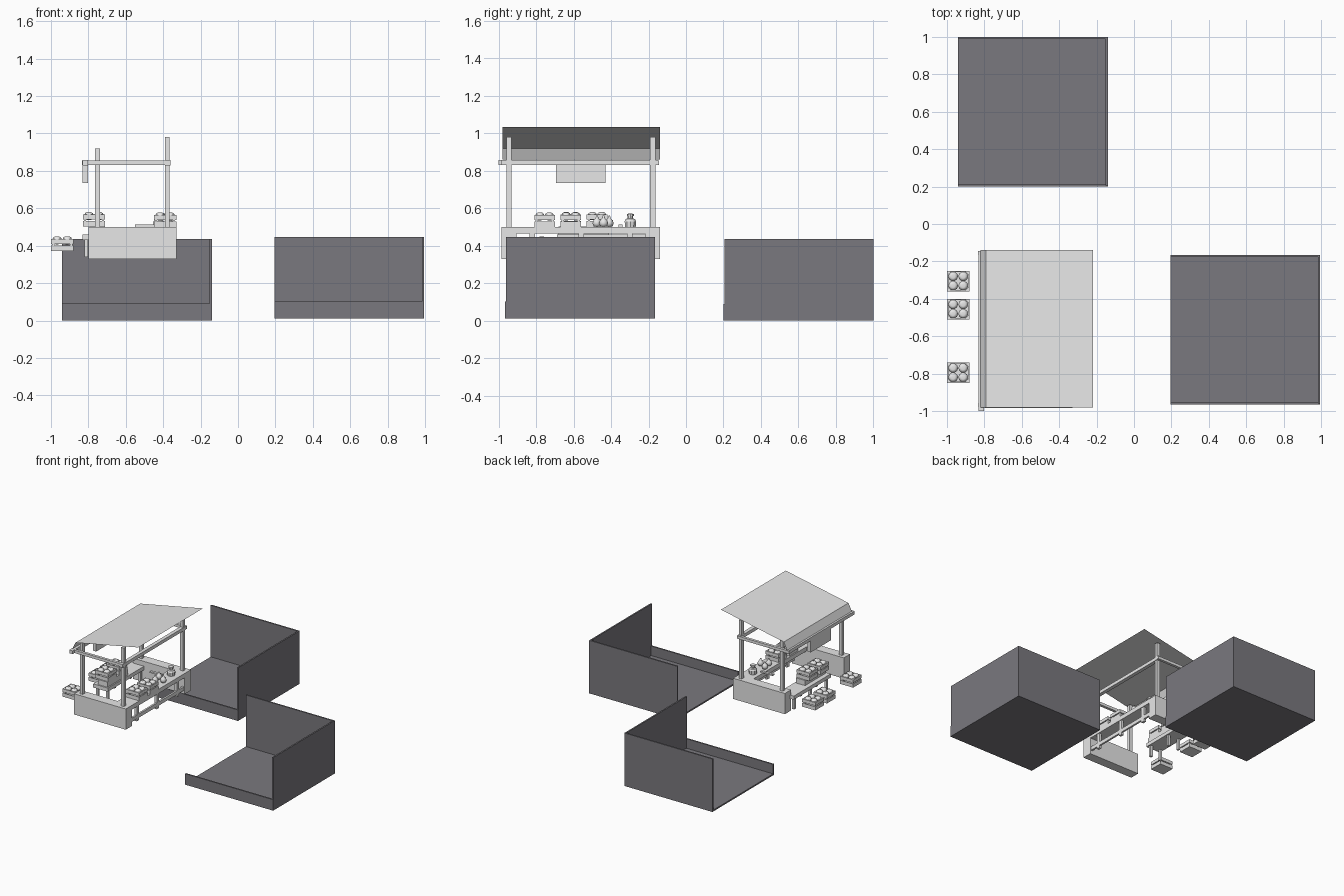
import bpy, bmesh, math
from mathutils import Matrix, Vector

cube = bpy.data.objects.get("Cube")
if cube:
    bpy.data.objects.remove(cube, do_unlink=True)


def material(name, rgb):
    m = bpy.data.materials.new(name)
    m.use_nodes = True
    m.diffuse_color = (*rgb, 1)
    m.node_tree.nodes["Principled BSDF"].inputs["Base Color"].default_value = (*rgb, 1)
    return m


GREY = material("light grey", (0.8, 0.8, 0.8))
DARK = material("dark slate", (0.195, 0.19, 0.21))


def finish(name, bm, mat, smooth=False):
    bmesh.ops.recalc_face_normals(bm, faces=bm.faces[:])
    mesh = bpy.data.meshes.new(name)
    bm.to_mesh(mesh)
    bm.free()
    mesh.materials.append(mat)
    ob = bpy.data.objects.new(name, mesh)
    bpy.context.collection.objects.link(ob)
    if smooth:
        mesh.shade_smooth()
    return ob


def add_box(bm, x0, x1, y0, y1, z0, z1):
    centre = Vector((x0 + x1, y0 + y1, z0 + z1)) / 2
    size = Matrix.Diagonal((x1 - x0, y1 - y0, z1 - z0, 1))
    bmesh.ops.create_cube(bm, size=1, matrix=Matrix.Translation(centre) @ size)


def boxes(name, mat, *bounds):
    bm = bmesh.new()
    for b in bounds:
        add_box(bm, *b)
    return finish(name, bm, mat)


def lathe(name, x, y, z, profile, sides=12):
    """Spin (radius, height) points around a vertical axis."""
    bm = bmesh.new()
    verts = [bm.verts.new((r, 0, h)) for r, h in profile]
    edges = [bm.edges.new(pair) for pair in zip(verts, verts[1:])]
    bmesh.ops.spin(bm, geom=verts + edges, cent=(0, 0, 0), axis=(0, 0, 1),
                   angle=math.tau, steps=sides, use_duplicate=False)
    bmesh.ops.remove_doubles(bm, verts=bm.verts[:], dist=1e-5)
    ob = finish(name, bm, GREY, smooth=True)
    ob.location = (x, y, z)
    return ob


# Two open rooms: floor, tall back wall, tall side wall and a low front lip
def room(name, x, y, z):
    s, t, h = 0.8, 0.012, 0.435
    boxes(name + "_floor", DARK, (x, x + s, y, y + s, z, z + t))
    boxes(name + "_back_wall", DARK, (x, x + s, y + s - t, y + s, z, z + h))
    boxes(name + "_side_wall", DARK, (x + s - t, x + s, y + 0.005, y + s, z, z + h))
    boxes(name + "_front_lip", DARK, (x, x + s, y, y + t, z, z + 0.09))


room("rear_room", -0.94, 0.2, 0.0)
room("near_room", 0.195, -0.965, 0.012)

# Stall end walls
boxes("front_end_wall", GREY, (-0.8, -0.33, -0.985, -0.905, 0.33, 0.5))
boxes("rear_end_wall", GREY, (-0.8, -0.33, -0.22, -0.14, 0.33, 0.5))

# Corner posts, tall on the rising side of the roof
for x, top in ((-0.752, 0.92), (-0.378, 0.98)):
    for y in (-0.945, -0.178):
        boxes("post", GREY, (x - 0.013, x + 0.013, y - 0.014, y + 0.014, 0.49, top))

# Beams around the posts
for name, x in (("outer_beam", -0.817), ("inner_beam", -0.376)):
    y0 = -1.0 if x < -0.5 else -0.985
    boxes(name, GREY, (x - 0.015, x + 0.015, y0, -0.15, 0.83, 0.857))
for y in (-0.968, -0.156):
    boxes("cross_beam", GREY, (-0.835, -0.36, y - 0.011, y + 0.011, 0.832, 0.855))

# Single-sheet roof with a short drooping flap
bm = bmesh.new()
rows = [[bm.verts.new((x, y, z)) for x, z in ((-0.82, 0.86), (-0.79, 0.92), (-0.22, 1.033))]
        for y in (-0.98, -0.14)]
for i in range(2):
    bm.faces.new((rows[0][i], rows[0][i + 1], rows[1][i + 1], rows[1][i]))
finish("roof_sheet", bm, GREY)

# Blank hanging board
boxes("hanging_board", GREY, (-0.832, -0.802, -0.695, -0.43, 0.735, 0.832))


def table(name, x0, x1, y0, y1, top, thick, foot):
    parts = [(x0, x1, y0, y1, top - thick, top)]
    for x in (x0 + 0.02, x1 - 0.02):
        for y in (y0 + 0.03, (y0 + y1) / 2, y1 - 0.03):
            parts.append((x - 0.01, x + 0.01, y - 0.01, y + 0.01, foot, top - thick))
    boxes(name, GREY, *parts)


# Counter, its rails, and the outer bench with a riser
boxes("counter", GREY, (-0.46, -0.33, -0.905, -0.22, 0.465, 0.5))
boxes("counter_rail", GREY, (-0.35, -0.335, -0.905, -0.22, 0.36, 0.39))
for y in (-0.82, -0.56, -0.3):
    boxes("counter_leg", GREY, (-0.355, -0.335, y - 0.015, y + 0.015, 0.34, 0.47))
table("bench", -0.832, -0.7, -0.69, -0.21, 0.46, 0.03, 0.34)
boxes("bench_riser", GREY, (-0.795, -0.71, -0.68, -0.41, 0.46, 0.502))

FRUIT = ((0, 0), (0.014, 0.003), (0.024, 0.014), (0.026, 0.026), (0.021, 0.038),
         (0.01, 0.044), (0, 0.039))


# Slatted crate holding four round fruits
def crate(x, y, z):
    w, d, t = 0.06, 0.055, 0.007
    parts = [(x - w, x + w, y - d, y + d, z, z + 0.008)]
    for low in (0.004, 0.038):
        a, b = z + low, z + low + 0.026
        for s in (-1, 1):
            ys = sorted((y + s * d, y + s * (d - t)))
            xs = sorted((x + s * w, x + s * (w - t)))
            parts.append((x - w, x + w, *ys, a, b))
            parts.append((*xs, y - d, y + d, a, b))
    for sx in (-1, 1):
        for sy in (-1, 1):
            px, py = x + sx * (w - 0.012), y + sy * (d - 0.012)
            parts.append((px - 0.006, px + 0.006, py - 0.006, py + 0.006, z, z + 0.064))
            lathe("crate_fruit", x + sx * 0.027, y + sy * 0.025, z + 0.034, FRUIT, 10)
    boxes("crate", GREY, *parts)


for y in (-0.305, -0.455, -0.795):
    crate(-0.94, y, 0.372)
for y in (-0.755, -0.615):
    crate(-0.39, y, 0.5)
for y in (-0.615, -0.475):
    crate(-0.77, y, 0.502)

# Loose gourds and a lidded jar on the counter
GOURD = ((0, 0), (0.018, 0.004), (0.024, 0.02), (0.019, 0.036), (0.008, 0.046),
         (0.005, 0.06), (0, 0.062))
for x, y in ((-0.42, -0.475), (-0.43, -0.41), (-0.37, -0.44)):
    lathe("gourd", x, y, 0.5, GOURD)
JAR = ((0, 0), (0.03, 0), (0.032, 0.03), (0.026, 0.042), (0.016, 0.046), (0.016, 0.058),
       (0.02, 0.06), (0.02, 0.07), (0, 0.072))
jar = lathe("jar", -0.4, -0.297, 0.5, JAR, 10)
jar.data.shade_flat()
boxes("scoop", GREY, (-0.55, -0.44, -0.36, -0.34, 0.5, 0.512))
